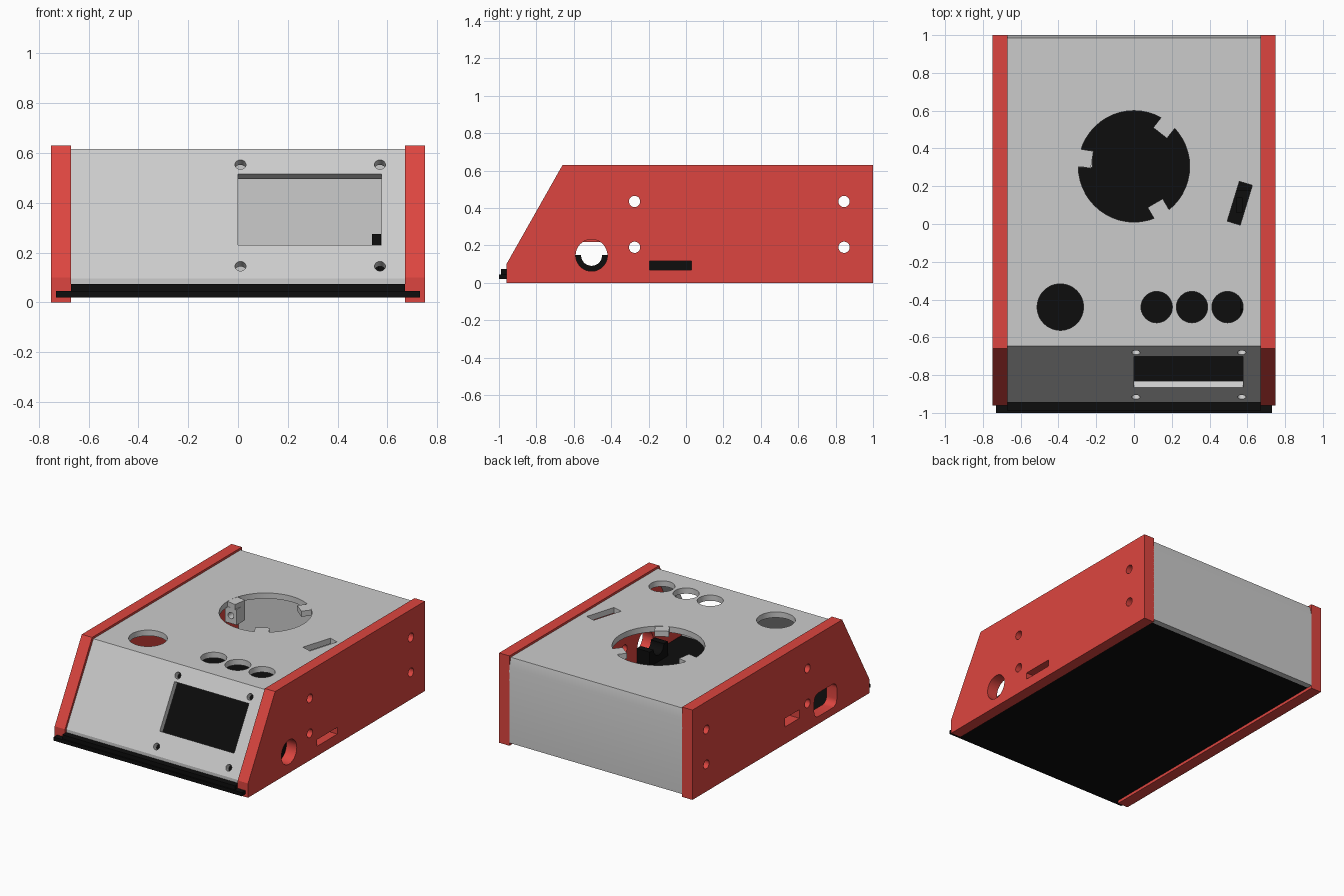
import bpy, bmesh, math
from mathutils import Matrix, Vector

if "Cube" in bpy.data.objects:
    bpy.data.objects.remove(bpy.data.objects["Cube"])


def material(name, rgb):
    m = bpy.data.materials.new(name)
    m.diffuse_color = (*rgb, 1)
    m.use_nodes = True
    m.node_tree.nodes["Principled BSDF"].inputs["Base Color"].default_value = m.diffuse_color
    return m


RED = material("red_plastic", (0.72, 0.06, 0.05))
BLACK = material("black_plastic", (0.004, 0.004, 0.004))


def make(name, bm, mat=None):
    bmesh.ops.recalc_face_normals(bm, faces=bm.faces)
    me = bpy.data.meshes.new(name)
    bm.to_mesh(me)
    bm.free()
    ob = bpy.data.objects.new(name, me)
    bpy.context.collection.objects.link(ob)
    if mat:
        me.materials.append(mat)
    return ob


def prism(name, profile, x0, x1, mat=None):
    """Extrude a (y, z) profile along x."""
    bm = bmesh.new()
    face = bm.faces.new([bm.verts.new((x0, y, z)) for y, z in profile])
    new = bmesh.ops.extrude_face_region(bm, geom=[face])["geom"]
    bmesh.ops.translate(bm, vec=(x1 - x0, 0, 0),
                        verts=[v for v in new if isinstance(v, bmesh.types.BMVert)])
    return make(name, bm, mat)


def box(name, centre, size, mat=None, rot=Matrix(), bevel=0):
    bm = bmesh.new()
    bmesh.ops.create_cube(bm, size=1, matrix=Matrix.Diagonal((*size, 1)))
    if bevel:  # round the edges that run along x
        edges = [e for e in bm.edges
                 if abs(e.verts[0].co.x - e.verts[1].co.x) > 1e-4]
        bmesh.ops.bevel(bm, geom=edges, offset=bevel, segments=6,
                        profile=0.5, affect='EDGES')
    bm.transform(Matrix.Translation(centre) @ rot)
    return make(name, bm, mat)


def rod(centre, r, depth, rot=Matrix()):
    bm = bmesh.new()
    bmesh.ops.create_cone(bm, cap_ends=True, segments=48, radius1=r, radius2=r,
                          depth=depth, matrix=Matrix.Translation(centre) @ rot)
    return make("cutter", bm)


def cut(ob, cutters):
    bpy.context.view_layer.objects.active = ob
    for c in cutters:
        c.hide_render = True
        m = ob.modifiers.new("cut", 'BOOLEAN')
        m.operation, m.solver, m.object = 'DIFFERENCE', 'EXACT', c
        bpy.ops.object.modifier_apply(modifier=m.name)
        bpy.data.objects.remove(c)


ALONG_X = Matrix.Rotation(math.pi / 2, 4, 'Y')
ALONG_Y = Matrix.Rotation(math.pi / 2, 4, 'X')

# Side panels with four screw holes each and their own port openings
side = [(-0.96, 0), (1, 0), (1, 0.63), (-0.66, 0.63), (-0.96, 0.10)]
for name, s in (("right_panel", 1), ("left_panel", -1)):
    panel = prism(name, side, s * 0.67, s * 0.75, RED)
    x = s * 0.71
    holes = [rod((x, y, z), 0.03, 0.3, ALONG_X)
             for y in (-0.275, 0.845) for z in (0.19, 0.435)]
    if s > 0:
        holes += [rod((x, -0.505, 0.147), 0.085, 0.3, ALONG_X),
                  box("cutter", (x, -0.083, 0.092), (0.3, 0.225, 0.047))]
    else:
        holes += [box("cutter", (x, -0.475, 0.135), (0.3, 0.25, 0.165), bevel=0.045),
                  box("cutter", (x, -0.105, 0.15), (0.3, 0.16, 0.06))]
    cut(panel, holes)

# Folded grey shell: sloped front, top and back wall
shell = prism("shell", [
    (-0.945, 0.045), (-0.945, 0.095), (-0.645, 0.615), (0.985, 0.615),
    (1.0, 0.55), (1.0, 0.02), (0.96, 0.02), (0.96, 0.575),
    (-0.622, 0.575), (-0.905, 0.085), (-0.905, 0.045)], -0.672, 0.672)

slope = math.atan2(0.52, 0.30)
tilt = Matrix.Rotation(slope, 4, 'X')


def on_front(x, z):
    return Vector((x, -0.645 - (0.615 - z) * 0.30 / 0.52, z))


holes = [rod((0, 0.305, 0.6), 0.295, 0.2),
         rod((-0.39, -0.44, 0.6), 0.123, 0.2),
         box("cutter", (0.56, 0.11, 0.6), (0.072, 0.22, 0.2),
             rot=Matrix.Rotation(math.radians(-17), 4, 'Z')),
         box("cutter", on_front(0.288, 0.373), (0.577, 0.329, 0.2), rot=tilt)]
holes += [rod((x, -0.44, 0.6), 0.083, 0.2) for x in (0.12, 0.307, 0.495)]
holes += [rod(on_front(x, z), 0.022, 0.2, tilt)
          for x in (0.01, 0.57) for z in (0.145, 0.553)]
cut(shell, holes)

# Three locking tabs around the large opening
for i, a in enumerate((52, 171, 300)):
    rot = Matrix.Rotation(math.radians(a), 4, 'Z')
    centre = Vector((0, 0.305, 0.5945)) + rot @ Vector((0.262, 0, 0))
    box(f"locking_tab_{i + 1}", centre, (0.075, 0.092, 0.039), rot=rot)

# Drilled block hanging below the left tab
block = (-0.265, 0.345, 0.525)
boss = box("tab_block", block, (0.09, 0.09, 0.11))
cut(boss, [rod(block, 0.022, 0.3, ALONG_Y)])

# Black base plate with front lip
box("base_plate", (0, -0.02, 0.0325), (1.46, 1.96, 0.025), BLACK)
box("base_front_lip", (0, -0.967, 0.0575), (1.34, 0.044, 0.031), BLACK)

# Parts standing on the base
cradle = box("port_cradle", (0.615, -0.505, 0.095), (0.1, 0.2, 0.105), BLACK)
cut(cradle, [rod((0.615, -0.505, 0.147), 0.056, 0.3, ALONG_X)])
box("board_tray", (0.45, -0.01, 0.082), (0.36, 0.38, 0.08), BLACK)
box("base_post", (0.557, 0.1, 0.16), (0.036, 0.08, 0.23), BLACK)

# Smooth the round openings, keep the edges crisp
for ob in list(bpy.context.scene.objects):
    bpy.ops.object.select_all(action='DESELECT')
    ob.select_set(True)
    bpy.context.view_layer.objects.active = ob
    bpy.ops.object.shade_smooth_by_angle(angle=math.radians(20))
